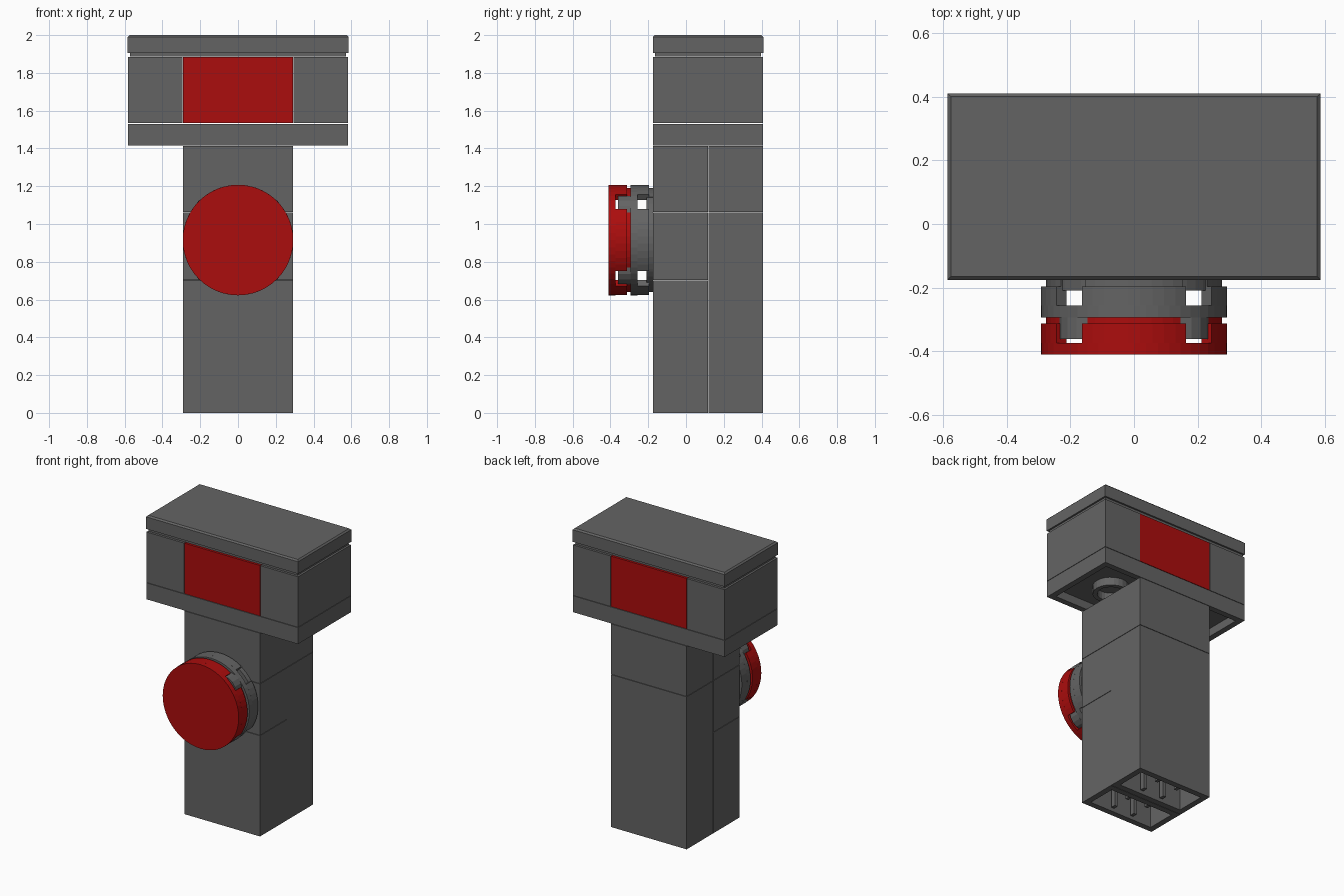
import bpy, bmesh
from math import sin, cos, radians, pi
from mathutils import Matrix, Vector

cube = bpy.data.objects.get("Cube")
if cube:
    bpy.data.objects.remove(cube, do_unlink=True)


def material(name, rgb):
    m = bpy.data.materials.new(name)
    m.use_nodes = True
    m.diffuse_color = (*rgb, 1)
    m.node_tree.nodes["Principled BSDF"].inputs["Base Color"].default_value = (*rgb, 1)
    return m


GREY = material("dark grey", (0.127, 0.127, 0.127))
RED = material("deep red", (0.41, 0.004, 0.004))

U = 0.2925          # grid pitch
GAP = 0.0015        # seam between blocks
WALL = 0.058
FRONT, MID, BACK = -0.175, 0.1175, 0.41
DISC_Z = 0.915


def finish(bm, name, mat):
    bmesh.ops.recalc_face_normals(bm, faces=bm.faces)
    mesh = bpy.data.meshes.new(name)
    bm.to_mesh(mesh)
    bm.free()
    mesh.materials.append(mat)
    ob = bpy.data.objects.new(name, mesh)
    bpy.context.collection.objects.link(ob)
    return ob


def add_box(bm, x0, x1, y0, y1, z0, z1):
    size = Vector((x1 - x0, y1 - y0, z1 - z0))
    mid = Vector((x0 + x1, y0 + y1, z0 + z1)) / 2
    mat = Matrix.Translation(mid) @ Matrix.Diagonal((*size, 1))
    return bmesh.ops.create_cube(bm, size=1, matrix=mat)["verts"]


def block(name, mat, x0, x1, y0, y1, z0, z1, hollow=0.0):
    """Box with thin seams, optionally hollowed from below."""
    bm = bmesh.new()
    low = z0 + GAP if z0 > 0 else 0
    add_box(bm, x0 + GAP, x1 - GAP, y0 + GAP, y1 - GAP, low, z1 - GAP)
    if hollow:
        bm.normal_update()
        base = min(bm.faces, key=lambda f: f.calc_center_median().z)
        bmesh.ops.inset_region(bm, faces=[base], thickness=WALL)
        res = bmesh.ops.extrude_face_region(bm, geom=[base])
        verts = [g for g in res["geom"] if isinstance(g, bmesh.types.BMVert)]
        bmesh.ops.translate(bm, verts=verts, vec=(0, 0, hollow))
        if base.is_valid:
            bmesh.ops.delete(bm, geom=[base], context="FACES_ONLY")
    return finish(bm, name, mat)


def add_arc(bm, r0, r1, a0, a1, d0, d1, steps):
    """Ring segment between depths d0 and d1 (z here); closes at a full turn."""
    full = abs(a1 - a0) >= 360
    rows = []
    for i in range(steps if full else steps + 1):
        a = radians(a0 + (a1 - a0) * i / steps)
        rows.append([bm.verts.new((r * cos(a), r * sin(a), d))
                     for r, d in ((r0, d0), (r1, d0), (r1, d1), (r0, d1))])
    pairs = list(zip(rows, rows[1:])) + ([(rows[-1], rows[0])] if full else [])
    for p, q in pairs:
        for k in range(4):
            n = (k + 1) % 4
            bm.faces.new((p[k], p[n], q[n], q[k]))
    if not full:
        bm.faces.new(rows[0])
        bm.faces.new(rows[-1][::-1])


def add_disc(bm, r, d0, d1, x=0, y=0, sides=48):
    bmesh.ops.create_cone(bm, cap_ends=True, segments=sides, radius1=r, radius2=r,
                          depth=d1 - d0, matrix=Matrix.Translation((x, y, (d0 + d1) / 2)))


def stand_up(bm, y):
    """Turn local +z to face the front, with local zero at depth y."""
    bm.transform(Matrix.Translation((0, y, DISC_Z)) @ Matrix.Rotation(pi / 2, 4, "X"))


# Column: two narrow stacks of blocks, the front one with an extra joint
for part, y0, y1, levels in (("front", FRONT, MID, (0, 0.702, 1.062, 1.415)),
                             ("back", MID, BACK, (0, 1.062, 1.415))):
    for i, (z0, z1) in enumerate(zip(levels, levels[1:])):
        block(f"column_{part}_{i + 1}", GREY, -U, U, y0, y1, z0, z1,
              hollow=0 if i else z1 - WALL)
    # Ribs inside the open foot
    bm = bmesh.new()
    for x in (-0.08, 0.08):
        for ya, yb in ((y0 + WALL, y0 + WALL + 0.035), (y1 - WALL - 0.035, y1 - WALL)):
            add_box(bm, x - 0.012, x + 0.012, ya, yb, 0.015, 0.64)
    finish(bm, f"foot_ribs_{part}", GREY)

# Head: open base plate with tubes underneath
block("head_plate", GREY, -2 * U, 2 * U, FRONT, BACK, 1.415, 1.532, hollow=WALL)
bm = bmesh.new()
for x in (-U, 0, U):
    ring = bmesh.new()
    add_arc(ring, 0.088, 0.117, 0, 360, 1.418, 1.478, 24)
    ring.transform(Matrix.Translation((x, MID, 0)))
    tmp = bpy.data.meshes.new("tube")
    ring.to_mesh(tmp)
    ring.free()
    bm.from_mesh(tmp)
    bpy.data.meshes.remove(tmp)
finish(bm, "head_plate_tubes", GREY)

# Head: red centre block between two grey ones
for name, mat, x0, x1 in (("head_block_right", GREY, -2 * U, -U),
                          ("head_block_centre", RED, -U, U),
                          ("head_block_left", GREY, U, 2 * U)):
    block(name, mat, x0, x1, FRONT, BACK, 1.532, 1.886)

# Top slab over a recessed lip
bm = bmesh.new()
add_box(bm, -2 * U + 0.012, 2 * U - 0.012, FRONT + 0.012, BACK - 0.012, 1.888, 1.91)
finish(bm, "top_lip", GREY)
bm = bmesh.new()
add_box(bm, -2 * U, 2 * U, FRONT, BACK, 1.906, 2.0)
edges = [e for e in bm.edges if all(v.co.z > 1.99 for v in e.verts)]
bmesh.ops.bevel(bm, geom=edges, offset=0.01, segments=1, affect="EDGES")
finish(bm, "top_slab", GREY)


def round_piece(name, mat, y, studs):
    """Round plate: solid cap, notched skirt with a stepped lip, inner tube."""
    bm = bmesh.new()
    add_disc(bm, U, 0.08, 0.117)
    for a in (0, 90, 180, 270):
        add_arc(bm, 0.255, U, a - 34, a + 34, 0.02, 0.08, 9)
        add_arc(bm, 0.25, 0.276, a - 34, a + 34, 0, 0.02, 9)
    add_arc(bm, 0.088, 0.117, 0, 360, 0, 0.08, 24)
    if studs:
        add_arc(bm, 0.2, 0.272, 0, 360, 0, 0.032, 48)
        for sx in (-1, 1):
            for sy in (-1, 1):
                add_disc(bm, 0.088, 0.117, 0.185, sx * U / 2, sy * U / 2, 16)
    stand_up(bm, y)
    return finish(bm, name, mat)


# Knob on the front: grey round plate with studs, red cap in front
round_piece("knob_plate", GREY, FRONT - 0.001, True)
round_piece("knob_cap", RED, FRONT - 0.118, False)
bm = bmesh.new()
add_disc(bm, 0.087, 0, 0.06, sides=16)
stand_up(bm, FRONT)
finish(bm, "knob_mount", GREY)
